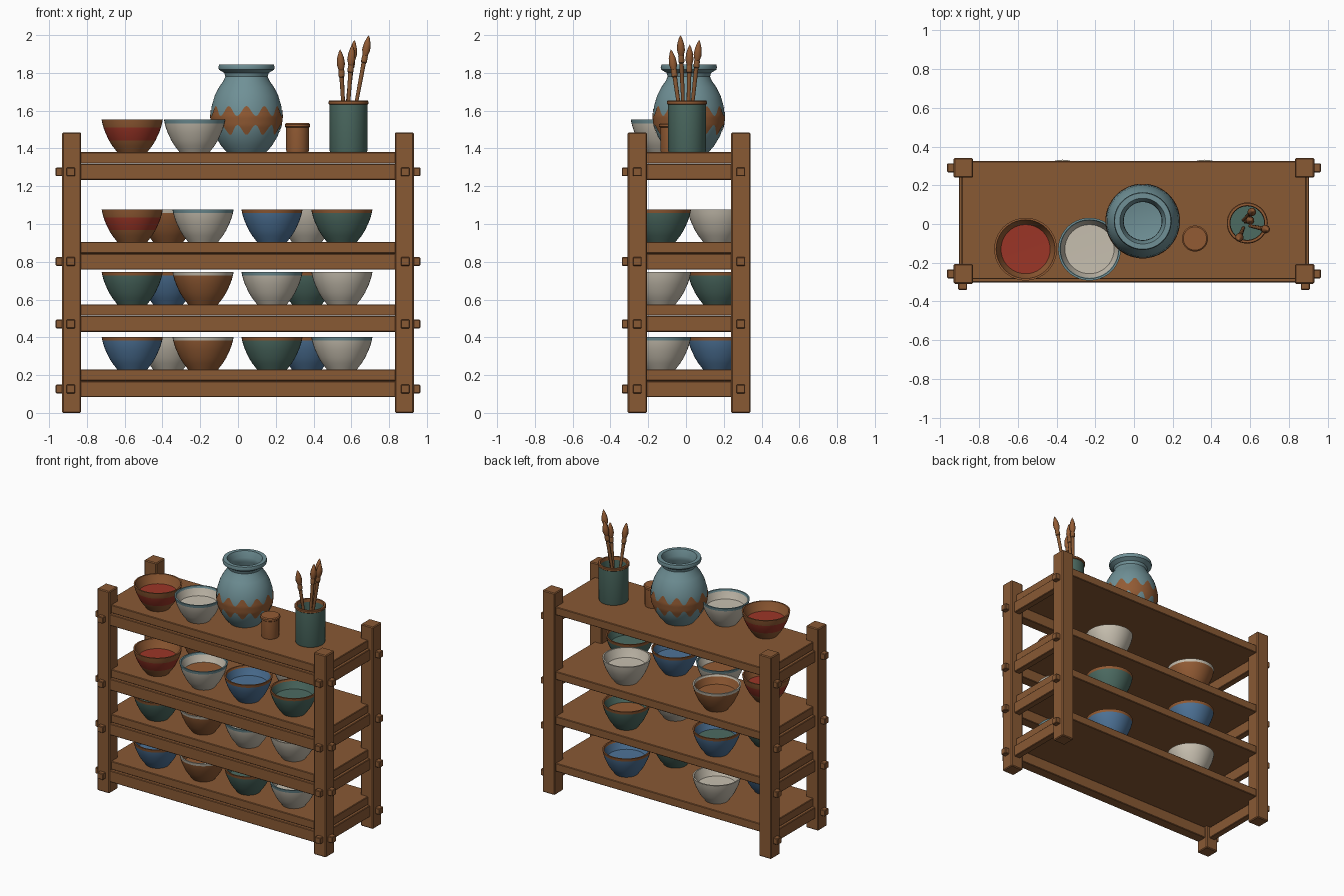
import bpy, bmesh, math
from mathutils import Vector

cube = bpy.data.objects.get("Cube")
if cube:
    bpy.data.objects.remove(cube, do_unlink=True)


def material(name, *rgb):
    m = bpy.data.materials.new(name)
    m.use_nodes = True
    m.diffuse_color = (*rgb, 1)
    m.node_tree.nodes["Principled BSDF"].inputs["Base Color"].default_value = (*rgb, 1)
    return m


wood = material("wood", .25, .1, .034)
clay = material("brown glaze", .29, .105, .034)
white = material("cream glaze", .57, .52, .43)
blue = material("blue glaze", .075, .17, .31)
green = material("green glaze", .072, .145, .12)
teal = material("grey teal glaze", .16, .28, .305)
red = material("red glaze", .33, .036, .02)


def finish(name, bm, mats, loc=(0, 0, 0), smooth=True):
    bmesh.ops.recalc_face_normals(bm, faces=bm.faces)
    mesh = bpy.data.meshes.new(name)
    bm.to_mesh(mesh)
    bm.free()
    for m in mats:
        mesh.materials.append(m)
    ob = bpy.data.objects.new(name, mesh)
    ob.location = loc
    bpy.context.collection.objects.link(ob)
    if smooth:
        bpy.ops.object.select_all(action='DESELECT')
        ob.select_set(True)
        bpy.context.view_layer.objects.active = ob
        bpy.ops.object.shade_smooth_by_angle(angle=math.radians(35))
    return ob


def box(name, x, y, z, bevel=0.004):
    """Box from (min, max) ranges on each axis."""
    bm = bmesh.new()
    bmesh.ops.create_cube(bm, size=1)
    for v in bm.verts:
        v.co = [(a + b) / 2 + c * (b - a) for (a, b), c in zip((x, y, z), v.co)]
    ob = finish(name, bm, [wood], smooth=False)
    if bevel:
        mod = ob.modifiers.new("worn edge", 'BEVEL')
        mod.width, mod.segments = bevel, 1
    return ob


def lathe(name, profile, mats, loc, segments=40):
    """Spin (radius, height, material number of the strip above) around z."""
    bm = bmesh.new()
    rings = []
    for r, z, _ in profile:
        count = 1 if r == 0 else segments
        rings.append([bm.verts.new((r * math.cos(math.tau * i / segments),
                                    r * math.sin(math.tau * i / segments), z))
                      for i in range(count)])
    for a, b, point in zip(rings, rings[1:], profile):
        for i in range(segments):
            j = (i + 1) % segments
            loop = [a[i % len(a)], a[j % len(a)], b[j % len(b)], b[i % len(b)]]
            face = bm.faces.new(list(dict.fromkeys(loop)))
            face.material_index = point[2]
    return finish(name, bm, mats, loc)


# Rack: posts, shelf boards, rails and through-tenon pegs
shelf_tops = (.23, .575, .905, 1.38)
post_y = (-.258, .29)
sides = ((-1, "right"), (1, "left"))


def span(c, half):
    return (c - half, c + half)


for s, side in sides:
    for y, end in zip(post_y, ("front", "back")):
        box(f"{end}_{side}_post", span(s * .881, .05), span(y, .051), (0, 1.485), .006)

for n, top in enumerate(shelf_tops, 1):
    rail_z = top - .104
    box(f"shelf_board_{n}", (-.89, .89), (-.285, .325), (top - .06, top))
    box(f"front_rail_{n}", (-.85, .85), (-.302, -.225), span(rail_z, .042))
    for s, side in sides:
        box(f"{side}_side_rail_{n}", span(s * .881, .024), (-.25, .28), span(rail_z, .042))
        for y, end in zip(post_y, ("front", "back")):
            box(f"{end}_{side}_side_peg_{n}", span(s * .94, .025), span(y, .023),
                span(rail_z, .023))
        box(f"{side}_front_peg_{n}", span(s * .885, .023), (-.34, -.29), span(rail_z, .023))


# Bowls: body, rim, optional painted band, and glaze pool inside
def bowl(name, x, y, z, body, rim, pool, band=None):
    profile = [(0, 0, 0), (.08, 0, 0), (.087, .01, 0), (.105, .033, 0),
               (.123, .062, 3), (.143, .105, 3), (.152, .13, 0), (.158, .152, 1),
               (.162, .172, 1), (.152, .172, 1), (.148, .158, 0), (.127, .11, 2), (0, .108, 2)]
    lathe(name, profile, [body, rim, pool, band or body], (x, y, z))


front_x, back_x = (-.56, -.185, .18, .55), (-.37, .365)
rows = {
    .905: ([(clay, clay, red, red), (white, teal, clay), (blue, clay, blue), (green, clay, green)],
           [(clay, white, clay), (white, white, white)]),
    .575: ([(green, clay, green), (clay, white, clay), (white, teal, white), (white, white, white)],
           [(blue, clay, green), (green, clay, clay)]),
    .23: ([(blue, clay, blue), (clay, white, clay), (green, clay, green), (white, teal, white)],
          [(white, white, white), (blue, clay, blue)]),
}
for z, (front, back) in rows.items():
    level = shelf_tops.index(z) + 1
    for i, (x, glaze) in enumerate(zip(front_x, front), 1):
        bowl(f"front_bowl_{level}_{i}", x, -.135, z, *glaze)
    for i, (x, glaze) in enumerate(zip(back_x, back), 1):
        bowl(f"back_bowl_{level}_{i}", x, .17, z, *glaze)

top = shelf_tops[-1]
bowl("top_red_bowl", -.56, -.13, top, clay, clay, red, red)
bowl("top_cream_bowl", -.23, -.13, top, white, teal, white)

# Jar with a rounded belly and flared lip
belly = [(.105, 0), (.135, .035), (.165, .085), (.184, .14), (.19, .19), (.184, .245),
         (.168, .3), (.145, .345), (.122, .378), (.112, .4)]
lip = [(.118, .42), (.146, .437), (.149, .45), (.145, .464), (.118, .464), (.1, .42), (.098, .39)]
inside = [(.15, .3), (.17, .19), (.13, .06), (0, .03)]
jar_at = (.045, .015, top)
lathe("jar", [(r, z, 0) for r, z in [(0, 0)] + belly + lip + inside], [teal], jar_at, 64)


def belly_radius(z):
    for (r0, z0), (r1, z1) in zip(belly, belly[1:]):
        if z <= z1:
            return r0 + (r1 - r0) * (z - z0) / (z1 - z0)


# Painted wavy band that follows the belly
bm = bmesh.new()
steps, waves, strips = 144, 12, 12
grid = []
for i in range(steps):
    a = math.tau * i / steps
    half = .05 + .026 * math.cos(a * waves)
    column = []
    for k in range(strips + 1):
        z = .168 + half * (2 * k / strips - 1)
        r = belly_radius(z) + .003
        column.append(bm.verts.new((r * math.cos(a), r * math.sin(a), z)))
    grid.append(column)
for i in range(steps):
    a, b = grid[i], grid[(i + 1) % steps]
    for k in range(strips):
        bm.faces.new((a[k], b[k], b[k + 1], a[k + 1]))
finish("jar_wavy_band", bm, [clay], jar_at)

# Small lidded cup
lathe("lidded_cup", [(0, 0, 0), (.058, 0, 0), (.06, .01, 0), (.06, .13, 0), (.067, .135, 0),
                     (.067, .148, 0), (.06, .154, 0), (0, .154, 0)], [clay], (.315, -.075, top))

# Brush pot
lathe("brush_pot", [(0, 0, 0), (.097, 0, 0), (.1, .008, 0), (.1, .252, 1), (.106, .256, 1),
                    (.106, .268, 1), (.102, .273, 1), (.09, .273, 1), (.087, .25, 0),
                    (.087, .12, 0), (0, .12, 0)], [green, clay], (.585, .005, top))

# Brushes: base and tip points, leaning in the pot
brushes = [((.565, -.02, 1.5), (.54, -.08, 1.925)), ((.565, .02, 1.5), (.617, .07, 1.975)),
           ((.6, -.01, 1.5), (.693, -.03, 2)), ((.575, .01, 1.5), (.605, .02, 1.95))]
for n, (base, tip) in enumerate(brushes, 1):
    base, tip = Vector(base), Vector(tip)
    d = tip - base
    h = d.length
    ob = lathe(f"brush_{n}", [(0, 0, 0), (.008, 0, 0), (.012, h - .15, 0), (.016, h - .145, 0),
                              (.016, h - .115, 0), (.014, h - .11, 1), (.022, h - .08, 1),
                              (.018, h - .045, 1), (.008, h - .015, 1), (0, h, 1)],
               [wood, clay], base, 12)
    ob.rotation_euler = d.to_track_quat('Z', 'Y').to_euler()
